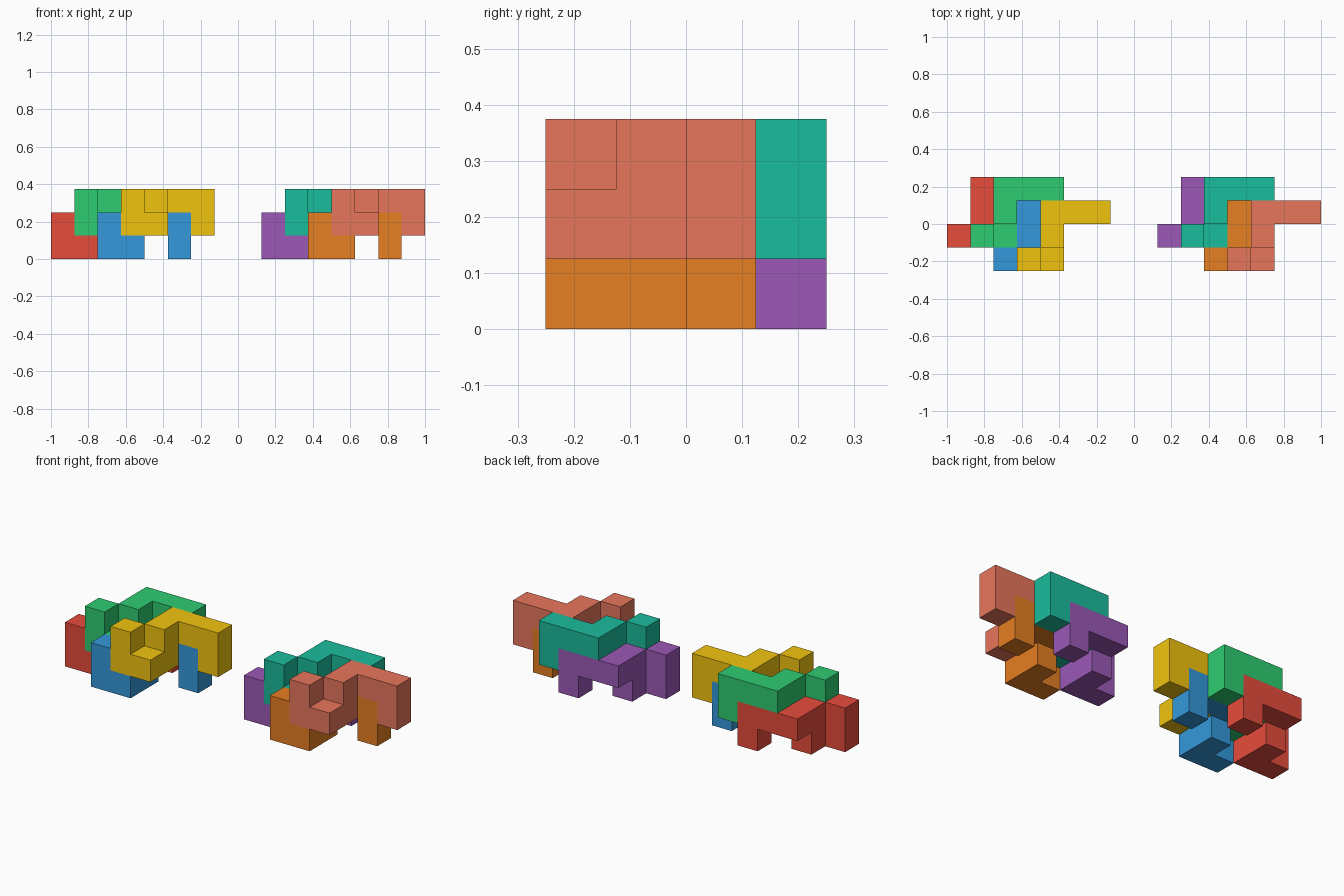
import bpy, bmesh
from mathutils import Color, Vector

if "Cube" in bpy.data.objects:
    bpy.data.objects.remove(bpy.data.objects["Cube"])

U = 0.125  # edge of one cube cell

# The repeating nine-cell piece
CELLS = [(0, 0, 0), (0, 0, 1), (1, 0, 0), (1, 1, 0), (1, 1, 1),
         (1, 2, 1), (2, 2, 1), (3, 2, 0), (3, 2, 1)]

AXES = [Vector(v) for v in ((1, 0, 0), (0, 1, 0), (0, 0, 1))]


def piece(name, offset, rgb):
    bm = bmesh.new()
    for c in CELLS:
        centre = Vector(c) + Vector((0.5, 0.5, 0.5))
        for a in range(3):
            u, v = AXES[(a + 1) % 3], AXES[(a + 2) % 3]
            for s in (1, -1):
                n = AXES[a] * s
                # Skip walls between cells of the same piece
                if tuple(int(t) for t in Vector(c) + n) in CELLS:
                    continue
                corners = [(-1, -1), (1, -1), (1, 1), (-1, 1)][::s]
                bm.faces.new([bm.verts.new((centre + (n + u * p + v * q) / 2 + Vector(offset)) * U)
                              for p, q in corners])
    bmesh.ops.remove_doubles(bm, verts=bm.verts[:], dist=1e-4)
    bmesh.ops.dissolve_limit(bm, angle_limit=0.01, verts=bm.verts[:], edges=bm.edges[:])
    mesh = bpy.data.meshes.new(name)
    bm.to_mesh(mesh)
    bm.free()
    mat = bpy.data.materials.new(name + "_color")
    linear = Color([t / 255 for t in rgb]).from_srgb_to_scene_linear()
    mat.diffuse_color = (*linear, 1)
    mat.use_nodes = True
    mat.node_tree.nodes["Principled BSDF"].inputs["Base Color"].default_value = mat.diffuse_color
    mesh.materials.append(mat)
    bpy.context.collection.objects.link(bpy.data.objects.new(name, mesh))


# Each cluster: back lower, back upper, front lower, front upper
OFFSETS = [(0, -1, 0), (1, -1, 1), (2, -2, 0), (3, -2, 1)]
LEFT = [("red_piece", (231, 76, 60)), ("green_piece", (46, 204, 113)),
        ("blue_piece", (52, 152, 219)), ("yellow_piece", (241, 196, 15))]
RIGHT = [("purple_piece", (155, 89, 182)), ("teal_piece", (26, 188, 156)),
         ("orange_piece", (230, 126, 34)), ("salmon_piece", (232, 118, 92))]

for start, group in ((-8, LEFT), (1, RIGHT)):
    for (name, color), (x, y, z) in zip(group, OFFSETS):
        piece(name, (start + x, y, z), color)
